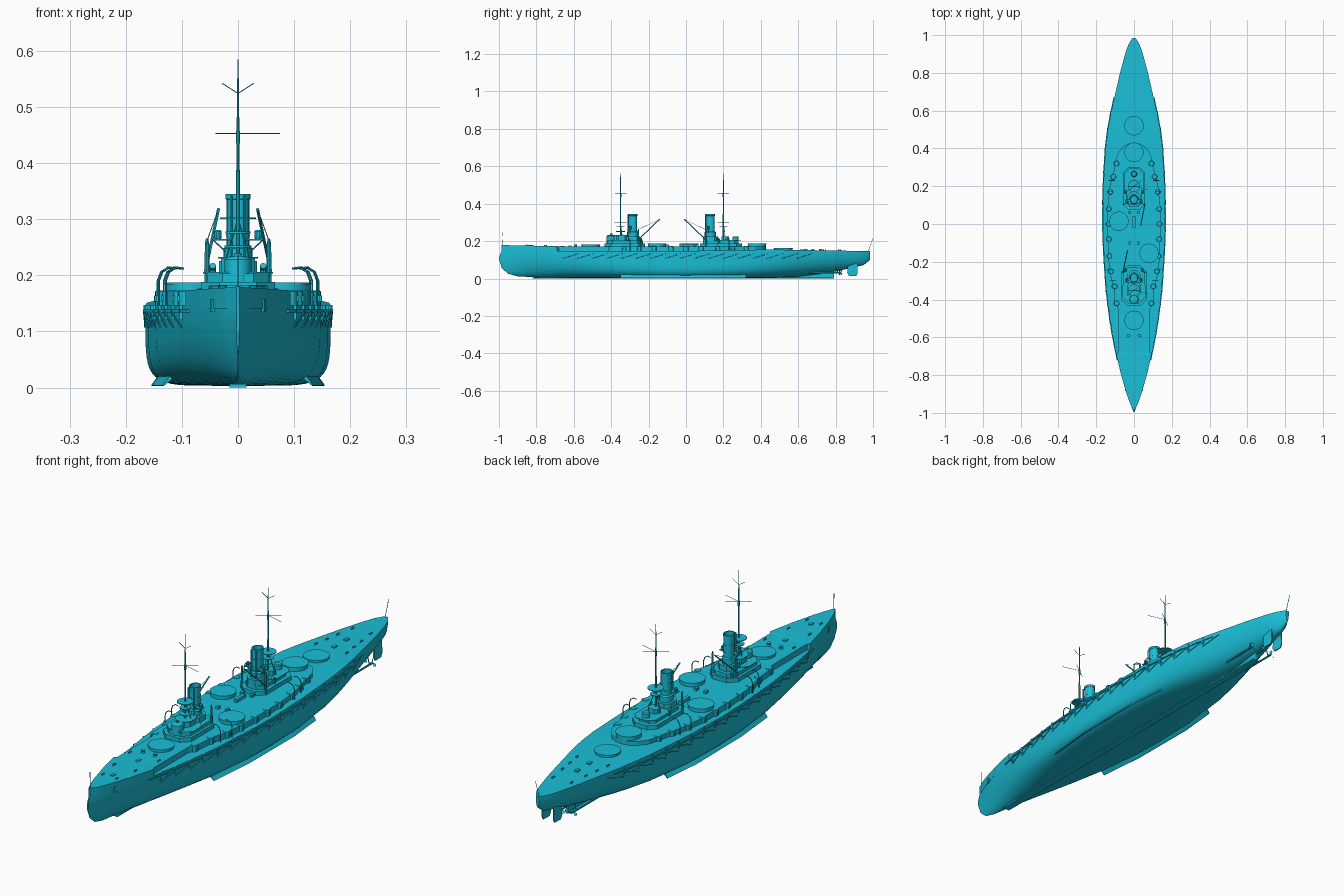
import bpy, math
from mathutils import Vector

if "Cube" in bpy.data.objects:
    bpy.data.objects.remove(bpy.data.objects["Cube"])

paint = bpy.data.materials.new("teal_paint")
paint.diffuse_color = (0.01, 0.52, 0.68, 1)
paint.use_nodes = True
paint.node_tree.nodes["Principled BSDF"].inputs["Base Color"].default_value = paint.diffuse_color


def add_mesh(name, verts, faces, smooth=True):
    me = bpy.data.meshes.new(name)
    me.from_pydata(verts, [], faces)
    me.materials.append(paint)
    ob = bpy.data.objects.new(name, me)
    bpy.context.collection.objects.link(ob)
    bpy.context.view_layer.objects.active = ob
    bpy.ops.object.select_all(action='DESELECT')
    ob.select_set(True)
    bpy.ops.object.mode_set(mode='EDIT')
    bpy.ops.mesh.select_all(action='SELECT')
    bpy.ops.mesh.normals_make_consistent(inside=False)
    bpy.ops.object.mode_set(mode='OBJECT')
    if smooth:
        bpy.ops.object.shade_smooth_by_angle(angle=math.radians(35))
    return ob


def loft(name, rings, smooth=True):
    """Skin closed rings of equal length and cap both ends."""
    n = len(rings[0])
    verts = [p for r in rings for p in r]
    faces = [(i*n+j, i*n+(j+1) % n, (i+1)*n+(j+1) % n, (i+1)*n+j)
             for i in range(len(rings)-1) for j in range(n)]
    faces += [tuple(range(n)), tuple(range(len(verts)-n, len(verts)))]
    return add_mesh(name, verts, faces, smooth)


def prism(name, outline, z0, z1):
    return loft(name, [[(x, y, z) for x, y in outline] for z in (z0, z1)], False)


def box(name, x, y, z0, z1, w, d):
    return prism(name, [(x-w/2, y-d/2), (x+w/2, y-d/2), (x+w/2, y+d/2), (x-w/2, y+d/2)], z0, z1)


def circle(x, y, z, rx, ry, n):
    return [(x+rx*math.cos(2*math.pi*i/n), y+ry*math.sin(2*math.pi*i/n), z) for i in range(n)]


def lathe(name, x, y, prof, n=24, stretch=1.0):
    """Stacked rings of (radius, z)."""
    return loft(name, [circle(x, y, z, r, r*stretch, n) for r, z in prof])


def rod(name, pts, r, n=6):
    """Tube along a path of points."""
    pts = [Vector(p) for p in pts]
    rings = []
    for i, p in enumerate(pts):
        d = (pts[min(i+1, len(pts)-1)] - pts[max(i-1, 0)]).normalized()
        u = d.cross(Vector((1, 0, 0)) if abs(d.x) < 0.8 else Vector((0, 1, 0))).normalized()
        v = d.cross(u)
        rings.append([tuple(p + r*(u*math.cos(a) + v*math.sin(a)))
                      for a in (2*math.pi*k/n for k in range(n))])
    return loft(name, rings)


def interp(table, y, c=1):
    for a, b in zip(table, table[1:]):
        if y <= b[0]:
            t = max(0, (y-a[0])/(b[0]-a[0]))
            return a[c] + t*(b[c]-a[c])
    return table[-1][c]


# Hull stations: y, half beam, keel z, fullness
stations = [(-.985, .003, .055, 1.5), (-.95, .02, .025, 1.5), (-.9, .038, .012, 1.6),
            (-.8, .068, .006, 1.9), (-.7, .092, .003, 2.3), (-.6, .112, .003, 2.8),
            (-.5, .128, .003, 3.4), (-.35, .147, .003, 4.5), (-.15, .16, .003, 5.8),
            (0, .165, .003, 6), (.2, .163, .003, 5.4), (.4, .151, .003, 3.8),
            (.5, .139, .004, 3), (.6, .12, .010, 2.5), (.7, .097, .022, 2.2),
            (.8, .074, .038, 2), (.9, .047, .06, 2), (.95, .03, .072, 2), (.985, .008, .1, 2)]


def deck_z(y):
    return .147 + .008*max(0, 1-abs(y-.45)/.5)*(y > 0)


rings = []
for y, b, keel, p in stations:
    top, half = deck_z(y), []
    for k in range(13):
        a = math.pi/2*k/12
        x = b*max(0, math.cos(a))**(2/p)
        h = math.sin(a)**(2/p)
        stem = -.014*math.sin(math.pi*min(1, h*1.1)) if y < -.98 else 0
        half.append((x, y+stem, top-(top-keel)*h))
    rings.append(half + [(-x, yy, z) for x, yy, z in half[-2::-1]])
loft("hull", rings)

# Raised forecastle and casemate deck: y, half width, top z
upper = [(-.987, .003, .18), (-.95, .021, .178), (-.9, .039, .177), (-.8, .068, .175),
         (-.69, .094, .173), (-.68, .085, .172), (-.45, .085, .171), (-.41, .102, .171),
         (-.33, .108, .171), (-.27, .125, .171), (-.2, .134, .171), (-.05, .14, .171),
         (.1, .139, .171), (.2, .128, .171), (.29, .105, .171), (.37, .088, .171),
         (.41, .058, .171), (.425, .03, .171)]
loft("forecastle_deck", [[(-w, y, .14), (w, y, .14), (w, y, z), (-w, y, z)] for y, w, z in upper], False)

# Keel, stern deadwood and twin rudders
box("keel_plate", 0, -.02, 0, .006, .03, 1.6)
loft("stern_skeg", [[(-.006, y, .0), (.006, y, .0), (.004, y, z), (-.004, y, z)]
                    for y, z in ((.45, .02), (.65, .035), (.79, .05))], False)
for s in (-1, 1):
    loft("rudder", [[(s*.026-.003, a, z), (s*.026+.003, a, z), (s*.026+.002, b, z), (s*.026-.002, b, z)]
                    for a, b, z in ((.872, .91, .014), (.862, .918, .03), (.868, .915, .09))], False)
    # Bilge keel, shelf and net booms follow the hull side
    loft("bilge_keel", [[(s*(x-.012), y, .026), (s*(x+.004), y, .004), (s*(x+.002), y, .003), (s*(x-.018), y, .02)]
                        for y, x in ((-.35, .13), (-.15, .149), (.15, .151), (.32, .135))], False)
    ys = [-.72+.08*i for i in range(18)]
    loft("net_shelf", [[(s*(interp(stations, y)+o), y, z) for o, z in
                        ((-.004, .134), (.004, .134), (.004, .139), (-.004, .139))] for y in ys], False)
    for i in range(17):
        y = -.66+.078*i
        rod("net_boom", [(s*(interp(stations, y)+.001), y, .108),
                         (s*(interp(stations, y+.085)+.003), y+.085, .134)], .0018, 5)
        box("boom_bracket", s*(interp(stations, y)+.001), y, .12, .147, .006, .008)

# Propeller shafts with three-bladed screws
for x, y0, y1 in ((0, .78, .83), (-.05, .6, .82), (.05, .6, .82)):
    rod("propeller_shaft", [(x, y0, .03), (x, y1, .03)], .004, 8)
    rod("shaft_strut", [(x, y1-.02, .03), (x*.8, y1-.02, .07)], .002)
    for k in range(3):
        a = 2*math.pi*k/3+math.pi/2
        u = Vector((math.cos(a), 0, math.sin(a)))
        v = Vector((-math.sin(a)*.7, .5, math.cos(a)*.7))
        o = Vector((x, y1, .03))
        add_mesh("propeller_blade", [tuple(o+u*r+v*w) for r, w in
                 ((.003, -.003), (.014, -.008), (.02, 0), (.014, .008), (.003, .003))], [(0, 1, 2, 3, 4)], False)

# Five open turret bases
for x, y, z in ((0, -.51, .183), (.08, -.155, .187), (-.08, .015, .187), (0, .38, .188), (0, .52, .164)):
    lathe("barbette", x, y, [(.049, .14), (.049, z-.003), (.051, z-.003), (.051, z)], 32)

# Casemate bulges with gun ports
for s in (-1, 1):
    for y in (-.42, -.33, -.25, -.17, -.08, .0, .08, .17, .25, .32):
        w = interp(upper, y)
        lathe("casemate", s*(w-.006), y, [(.014, .142), (.014, .171), (.012, .173)], 12)
        box("gun_port", s*(w+.007), y, .153, .164, .006, .012)

# Forward bridge and aft superstructure tiers
def tier(name, y0, y1, w, z0, z1):
    c = min(w*.5, (y1-y0)*.25)
    prism(name, [(-w+c, y0), (w-c, y0), (w, y0+c), (w, y1-c), (w-c, y1), (-w+c, y1), (-w, y1-c), (-w, y0+c)], z0, z1)


for name, y0, y1, w, z0, z1 in (
        ("bridge_base", -.435, -.22, .066, .17, .188), ("bridge_lower", -.42, -.23, .055, .188, .203),
        ("bridge_deck", -.415, -.30, .062, .203, .206), ("bridge_house", -.375, -.31, .03, .206, .23),
        ("bridge_roof", -.385, -.305, .036, .23, .233), ("fore_funnel_casing", -.325, -.245, .034, .2, .226),
        ("aft_base", .075, .3, .058, .17, .188), ("aft_house", .09, .28, .042, .188, .203),
        ("aft_deck", .16, .295, .05, .203, .206), ("aft_funnel_casing", .09, .17, .034, .2, .226),
        ("aft_control_house", .19, .23, .022, .206, .225)):
    tier(name, y0, y1, w, z0, z1)
lathe("conning_tower", 0, -.4, [(.024, .188), (.024, .228), (.018, .233), (.006, .234), (.006, .24)], 16)
lathe("aft_conning_tower", 0, .265, [(.016, .2), (.016, .222), (.012, .226)], 16)

# Funnels with hollow tops, bands and steam pipes
for y in (-.285, .13):
    lathe("funnel", 0, y, [(.026, .2), (.026, .248), (.0205, .252), (.0205, .335), (.022, .336),
                           (.022, .345), (.018, .345), (.017, .26)], 20, 1.15)
    for z in (.27, .3):
        lathe("funnel_band", 0, y, [(.0215, z), (.0215, z+.003)], 20, 1.15)
    for s in (-1, 1):
        rod("steam_pipe", [(s*.012, y-.026, .22), (s*.012, y-.026, .342)], .003)
        # Searchlight wings beside each funnel
        box("searchlight_platform", s*.03, y-.012, .262, .265, .03, .024)
        lathe("searchlight", s*.036, y-.012, [(.006, .265), (.007, .27), (.007, .278), (.004, .281)], 10)
        rod("platform_brace", [(s*.02, y-.012, .24), (s*.043, y-.012, .262)], .0015)
        rod("ventilator", [(s*.045, y+.045, .17), (s*.045, y+.045, .21), (s*.045, y+.035, .217)], .006, 8)

# Masts with platforms, yards and forked aerial spreaders
for name, y, top in (("fore", -.35, .585), ("aft", .2, .57)):
    lathe(name+"_mast", 0, y, [(.004, .2), (.0035, .35), (.0025, .45), (.0018, .53), (.0006, top)], 8)
    for z, r in ((.25, .024), (.275, .022), (.3, .032)):
        if name == "fore" or z > .26:
            lathe(name+"_mast_platform", 0, y, [(r, z), (r, z+.003)], 14)
    rod(name+"_yard", [(-.04, y-.03, .453), (.04, y+.03, .453)], .001, 5)
    rod(name+"_cross_yard", [(.075, y-.02, .453), (0, y, .453)], .0008, 5)
    rod(name+"_aerial_spreader", [(-.028, y, .542), (0, y, .524), (.028, y, .542)], .001, 5)
    lathe(name+"_mast_top", 0, y, [(.004, .435), (.004, .457)], 8)
    for s in (-1, 1):
        rod(name+"_mast_leg", [(s*.03, y+.012, .2), (0, y, .3)], .0016)

# Boat cranes leaning toward midships
for x, y, dy in ((-.058, -.255, .115), (.058, .105, -.115)):
    for s in (-1, 1):
        lathe("crane_post", s*x*.95, y, [(.005, .17), (.004, .255), (.002, .266)], 10)
    rod("crane_boom", [(x, y, .208), (x*.6, y+dy, .318)], .0028)
    rod("crane_stay", [(x*.95, y, .262), (x*.6, y+dy, .318)], .0008, 4)

# Curved boat davits
for s in (-1, 1):
    for y in (-.3, -.24, .17, .23):
        w = interp(upper, y)+.012
        rod("davit", [(s*w, y, .145), (s*w, y, .19), (s*(w-.006), y, .206),
                      (s*(w-.018), y, .214), (s*(w-.032), y, .212)], .002)

# Deck fittings: hatches, bollards, capstans, skylight
for y in (-.83, -.66, .64, .72):
    box("deck_hatch", 0, y, .145, interp(upper, y, 2)+.003 if y < 0 else .157, .014, .02)
for s in (-1, 1):
    for y in (-.85, -.75, -.62, .62, .68, .74, .82):
        z = interp(upper, y, 2) if y < 0 else deck_z(y)
        for d in (-.005, .005):
            lathe("bollard", s*interp(stations, y)*.62, y+d, [(.003, z-.004), (.003, z+.006)], 8)
    lathe("capstan", s*.028, -.59, [(.009, .17), (.006, .176), (.009, .182)], 12)
    for y in (-.1, .06):
        box("midship_vent", s*.022, y, .17, .182, .012, .016)
    loft("anchor", [[(s*(interp(stations, y)+o), y, z) for o, z in ((-.002, .135), (.004, .135), (.004, .158), (-.002, .158))]
                    for y in (-.885, -.875)], False)
box("skylight", 0, .012, .17, .184, .014, .06)

# Flagstaffs at bow and stern
rod("jackstaff", [(0, -.98, .175), (0, -.982, .246)], .0012, 5)
rod("ensign_staff", [(0, .975, .145), (0, .999, .215)], .0012, 5)
